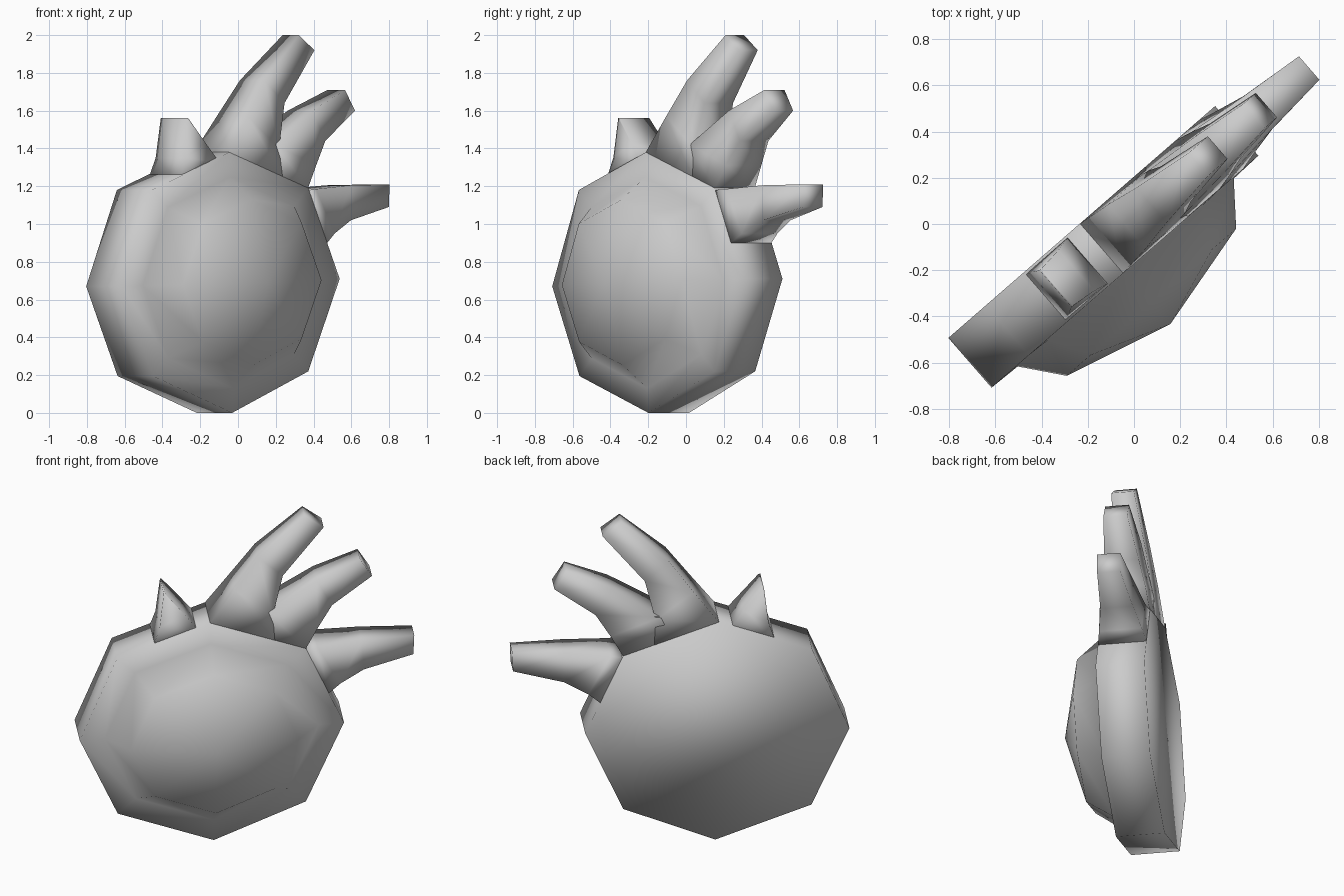
import bpy, math
from mathutils import Matrix

cube = bpy.data.objects.get("Cube")
if cube:
    bpy.data.objects.remove(cube)

grey = bpy.data.materials.new("plain grey")
grey.use_nodes = True
colour = (0.6, 0.6, 0.6, 1)
grey.diffuse_color = colour
grey.node_tree.nodes["Principled BSDF"].inputs["Base Color"].default_value = colour

# Local frame: x runs along the flat slab, -y is the domed side, z is up
TURN = Matrix.Rotation(math.radians(41), 4, "Z")
MID = -0.012  # depth offset of the slab's middle plane


def loft(name, rings, cap_start=True):
    """Bridge equal-sized rings of points; a one-point last ring is an apex."""
    verts, faces, starts = [], [], []
    for ring in rings:
        starts.append(len(verts))
        verts += ring
    n = len(rings[0])
    for k in range(len(rings) - 1):
        a, b = starts[k], starts[k + 1]
        for i in range(n):
            j = (i + 1) % n
            if len(rings[k + 1]) == 1:
                faces.append((a + i, a + j, b))
            else:
                faces.append((a + i, a + j, b + j, b + i))
    if cap_start:
        faces.append(tuple(reversed(range(n))))
    if len(rings[-1]) > 1:
        faces.append(tuple(range(starts[-1], starts[-1] + n)))
    mesh = bpy.data.meshes.new(name)
    mesh.from_pydata(verts, [], faces)
    mesh.validate()
    mesh.transform(TURN)
    mesh.materials.append(grey)
    mesh.shade_smooth()
    obj = bpy.data.objects.new(name, mesh)
    bpy.context.collection.objects.link(obj)
    return obj


def limb(name, stations):
    """Tapered four-sided limb: each station is upper point, lower point, thickness."""
    rings = []
    for (ux, uz), (lx, lz), t in stations:
        f, b = -MID - 0.0 - t / 2 - 0.01 + 0.01, -MID + t / 2
        rings.append([(ux, f, uz), (ux, b, uz), (lx, b, lz), (lx, f, lz)])
    return loft(name, rings)


# Body: octagonal slab with a stepped dome on one side
outline = [(-0.93, 0.67), (-0.71, 0.195), (-0.154, 0), (0.38, 0.22),
           (0.6, 0.71), (0.38, 1.19), (-0.175, 1.38), (-0.715, 1.18)]
CX, CZ = -0.165, 0.69


def octagon(depth, scale=1.0):
    return [(CX + (x - CX) * scale, -depth, CZ + (z - CZ) * scale) for x, z in outline]


loft("palm_body", [octagon(-0.155), octagon(0.13), octagon(0.135, 0.81),
                   octagon(0.305, 0.635), [(CX, -0.43, CZ)]])

# Three fingers fanning from the upper edge
limb("upper_finger", [((-0.175, 1.38), (0.2, 1.25), 0.284),
                      ((-0.03, 1.57), (0.19, 1.4), 0.25),
                      ((0.11, 1.76), (0.25, 1.64), 0.2),
                      ((0.38, 2.0), (0.49, 1.92), 0.13)])
limb("middle_finger", [((0.1, 1.285), (0.38, 1.19), 0.28),
                       ((0.16, 1.42), (0.45, 1.31), 0.25),
                       ((0.446, 1.6), (0.536, 1.44), 0.2),
                       ((0.7, 1.71), (0.77, 1.6), 0.14)])
limb("lower_finger", [((0.385, 1.18), (0.513, 0.9), 0.284),
                      ((0.45, 1.185), (0.58, 0.95), 0.25),
                      ((0.71, 1.205), (0.72, 1.02), 0.19),
                      ((1.015, 1.21), (1.01, 1.09), 0.135)])

# Short wedge-shaped thumb rising to a ridge
limb("thumb", [((-0.51, 1.22), (-0.24, 1.33), 0.27),
               ((-0.465, 1.35), (-0.32, 1.43), 0.235),
               ((-0.44, 1.56), (-0.43, 1.56), 0.21)])
